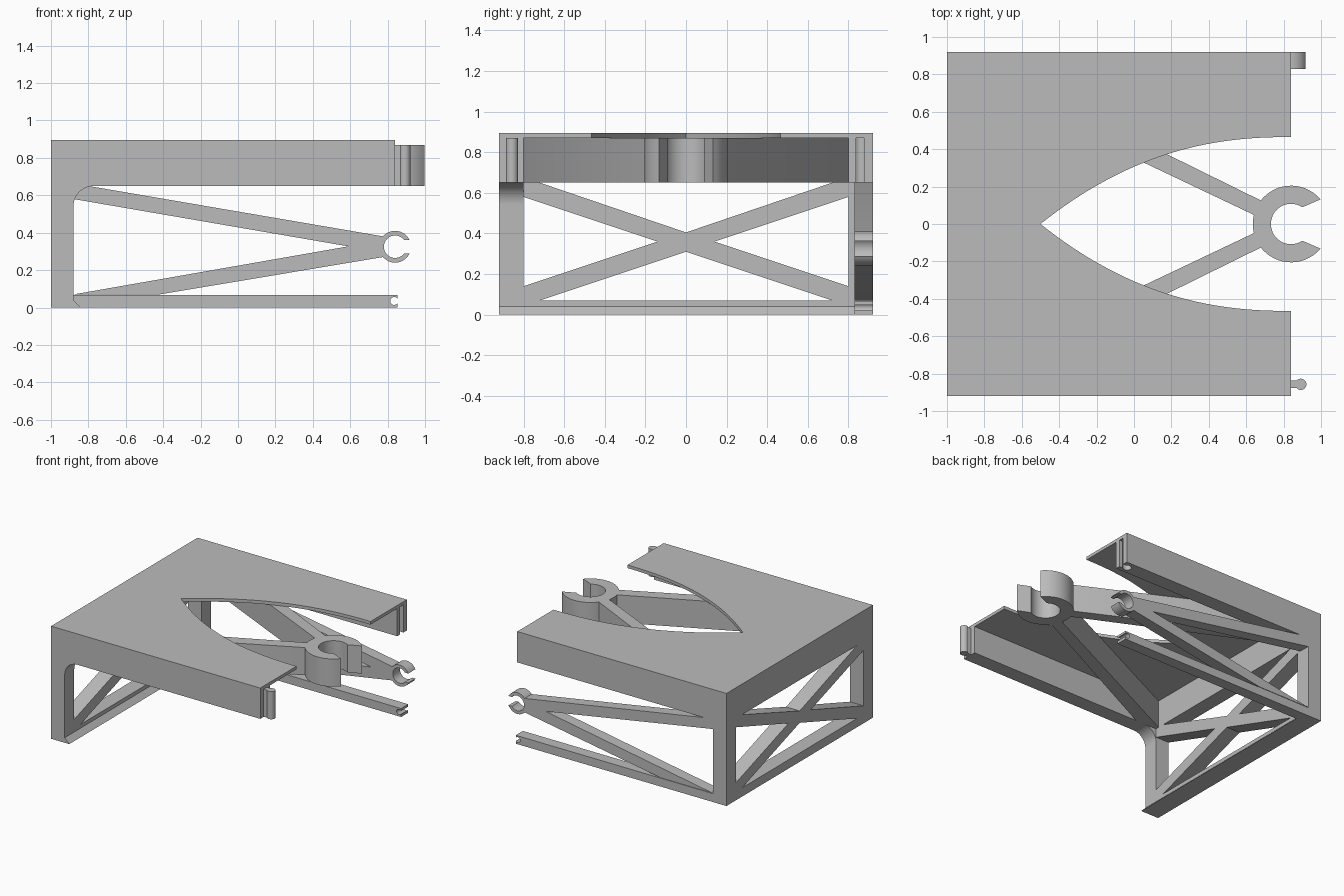
import bpy, bmesh
from math import sin, cos, radians, pi

cube = bpy.data.objects.get("Cube")
if cube:
    bpy.data.objects.remove(cube, do_unlink=True)

gray = bpy.data.materials.new("plain_gray")
gray.use_nodes = True
gray.diffuse_color = (0.5, 0.5, 0.5, 1)
gray.node_tree.nodes["Principled BSDF"].inputs["Base Color"].default_value = (0.5, 0.5, 0.5, 1)

# Main dimensions
BACK, INNER, END = -1.0, -0.88, 0.84
SIDE, SIDE_IN, TRUSS_IN = 0.92, 0.80, 0.83
BEAM, CEIL, TOP = 0.65, 0.87, 0.895
SILL = 0.07


def prism(name, pts, lo, hi, axis):
    """Extrude a 2D outline from lo to hi along an axis."""
    place = {"x": lambda a, b, h: (h, a, b),
             "y": lambda a, b, h: (a, h, b),
             "z": lambda a, b, h: (a, b, h)}[axis]
    bm = bmesh.new()
    low = [bm.verts.new(place(a, b, lo)) for a, b in pts]
    high = [bm.verts.new(place(a, b, hi)) for a, b in pts]
    bm.faces.new(low[::-1])
    bm.faces.new(high)
    for i in range(len(pts)):
        j = (i + 1) % len(pts)
        bm.faces.new((low[i], low[j], high[j], high[i]))
    bmesh.ops.recalc_face_normals(bm, faces=bm.faces)
    mesh = bpy.data.meshes.new(name)
    bm.to_mesh(mesh)
    bm.free()
    obj = bpy.data.objects.new(name, mesh)
    bpy.context.collection.objects.link(obj)
    mesh.materials.append(gray)
    bpy.ops.object.select_all(action="DESELECT")
    obj.select_set(True)
    bpy.context.view_layer.objects.active = obj
    bpy.ops.object.shade_smooth_by_angle(angle=radians(30))
    return obj


def rect(a0, b0, a1, b1):
    return [(a0, b0), (a1, b0), (a1, b1), (a0, b1)]


def arc(cx, cy, r, start, end, n=24):
    angles = [radians(start + (end - start) * i / n) for i in range(n + 1)]
    return [(cx + r * cos(t), cy + r * sin(t)) for t in angles]


def clip(cx, cy, outer, inner, outer_gap, inner_gap):
    """C-shaped ring with its mouth towards +x."""
    return (arc(cx, cy, outer, outer_gap, 360 - outer_gap, 40)
            + arc(cx, cy, inner, 360 - inner_gap, inner_gap, 40))


def flip(pts):
    return [(a, -b) for a, b in pts]


# Top plate with the pointed, curved cut-out
length, half = 1.34, 0.465
curve = []
for i in range(33):
    u = i / 32
    curve.append((END - length * u, half * (1 - u ** 2.3)))
outline = [(BACK, SIDE), (END, SIDE)] + curve + flip(curve[:-1])[::-1] + [(END, -SIDE), (BACK, -SIDE)]
prism("top_plate", outline, CEIL, TOP, "z")

# Upper beams: header, plain side beam and side beam with a socket
prism("header_beam", rect(BACK, -SIDE, INNER, SIDE), BEAM, CEIL, "z")
prism("front_beam", rect(INNER, -SIDE, END, -SIDE_IN), BEAM, CEIL, "z")
mid = 0.857
socket = arc(END - 0.055, mid, 0.032, -40, -320)
prism("back_beam", [(INNER, SIDE), (INNER, SIDE_IN), (END, SIDE_IN), (END, socket[0][1])]
      + socket + [(END, socket[-1][1]), (END, SIDE)], BEAM, CEIL, "z")

# Snap pin on the front beam
pin = arc(END + 0.052, -mid, 0.03, -140, 140)
prism("snap_pin", [(END, pin[0][1])] + pin + [(END, pin[-1][1])], BEAM, CEIL, "z")

# Large centre clip and its two arms
prism("centre_clip", clip(END, 0, 0.205, 0.108, 40, 56), BEAM, CEIL, "z")
arm = [(INNER, 0.771), (INNER, SIDE_IN), (-0.69, SIDE_IN), (0.69, 0.12), (0.67, 0.035)]
prism("back_clip_arm", arm, BEAM, CEIL, "z")
prism("front_clip_arm", flip(arm), BEAM, CEIL, "z")

# End wall: sill, legs and cross brace
prism("sill", [(BACK, 0), (-0.84, 0), (INNER, 0.04), (INNER, SILL), (BACK, SILL)], -SIDE, SIDE, "y")
prism("front_leg", [(BACK, SILL), (INNER, SILL)] + arc(-0.77, 0.54, 0.11, 180, 90, 16)
      + [(BACK, BEAM)], -SIDE, -SIDE_IN, "y")
prism("back_leg", rect(BACK, SILL, INNER, BEAM), SIDE_IN, SIDE, "y")
right_edge = [(0, 0.31), (0.72, SILL), (SIDE_IN, SILL), (SIDE_IN, 0.14), (0.14, 0.36),
              (SIDE_IN, 0.58), (SIDE_IN, BEAM), (0.72, BEAM), (0, 0.405)]
left_edge = [(-y, z) for y, z in right_edge[1:-1]][::-1]
prism("cross_brace", right_edge + left_edge, BACK, INNER, "x")

# Back truss: V-shaped arms, small clip and bottom bar with a notch
prism("truss_arms", [(INNER, BEAM), (-0.80, BEAM), (0.79, 0.378), (0.77, 0.325), (0.79, 0.272),
                     (-0.42, SILL), (INNER, SILL), (0.59, 0.327), (INNER, 0.58)],
      TRUSS_IN, SIDE, "y")
prism("small_clip", clip(END, 0.325, 0.085, 0.06, 26, 38), TRUSS_IN, SIDE, "y")
notch = arc(0.835, 0.035, 0.021, -40, -320)
prism("bottom_bar", [(INNER, SILL - 0.003), (INNER, 0), (0.853, 0), (0.853, notch[0][1])]
      + notch + [(0.853, notch[-1][1]), (0.853, SILL - 0.003)], TRUSS_IN, SIDE, "y")
